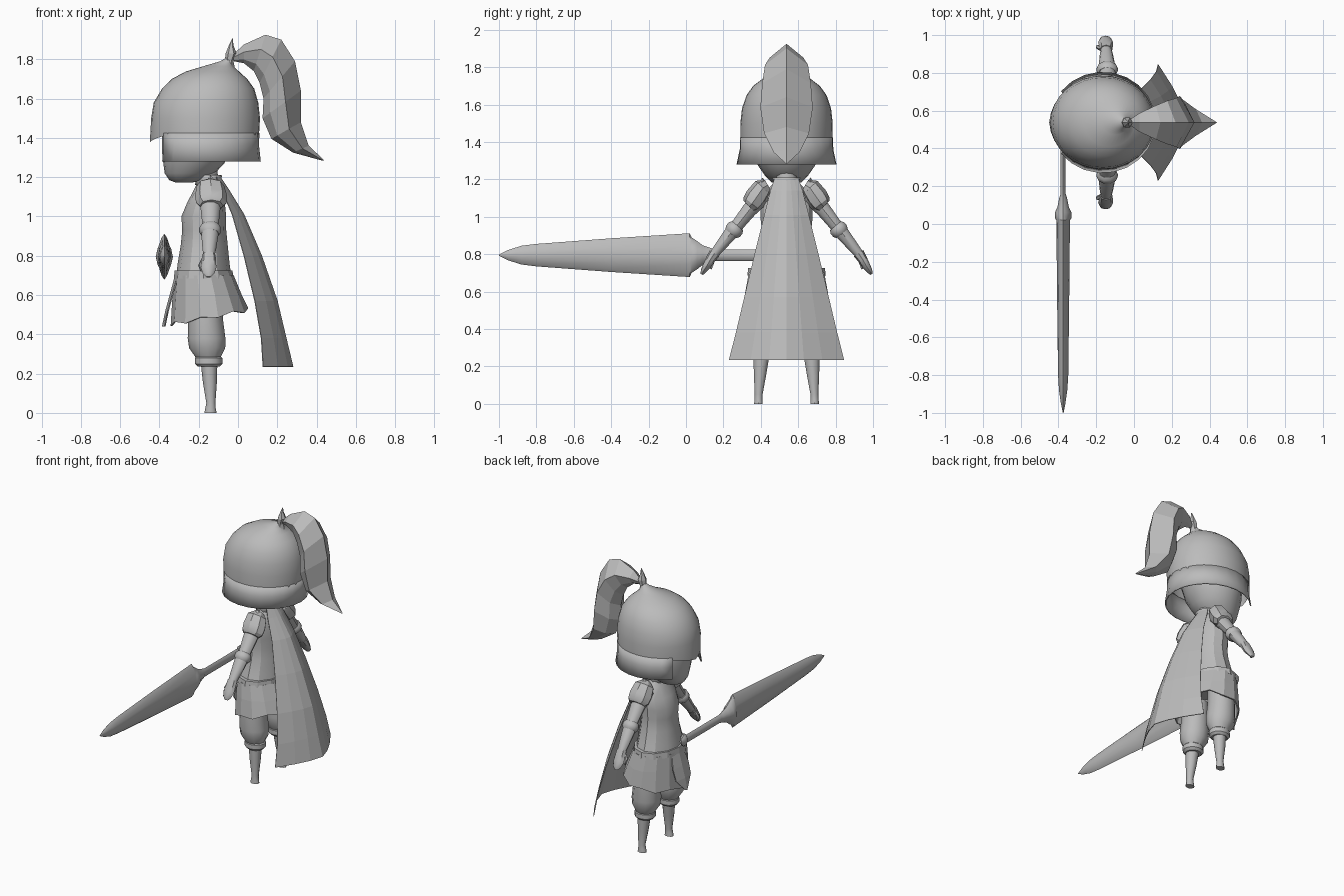
import bpy, bmesh, math
from mathutils import Vector as V

C = 0.5375  # y of the body's mirror plane
grey = bpy.data.materials.new("plain_grey")
grey.diffuse_color = (0.5, 0.5, 0.5, 1)


def make(name, verts, faces, smooth=None, thick=0):
    me = bpy.data.meshes.new(name)
    me.from_pydata([tuple(v) for v in verts], [], faces)
    bm = bmesh.new()
    bm.from_mesh(me)
    bmesh.ops.recalc_face_normals(bm, faces=bm.faces)
    bm.to_mesh(me)
    bm.free()
    me.materials.append(grey)
    ob = bpy.data.objects.new(name, me)
    bpy.context.collection.objects.link(ob)
    if thick:
        mod = ob.modifiers.new("thickness", "SOLIDIFY")
        mod.thickness, mod.offset = thick, 0
    if smooth:
        bpy.ops.object.select_all(action="DESELECT")
        ob.select_set(True)
        bpy.context.view_layer.objects.active = ob
        bpy.ops.object.shade_smooth_by_angle(angle=math.radians(smooth))
    return ob


def loft(name, rings, caps=True, closed=True, smooth=None, thick=0):
    """Skin a list of equally long point rows."""
    n = len(rings[0])
    verts = [p for r in rings for p in r]
    faces = [(i * n + j, i * n + (j + 1) % n, (i + 1) * n + (j + 1) % n, (i + 1) * n + j)
             for i in range(len(rings) - 1) for j in range(n if closed else n - 1)]
    if caps:
        faces += [tuple(range(n)), tuple(range(len(verts) - n, len(verts)))]
    return make(name, verts, faces, smooth, thick)


def oval(z, cx, rx, ry, n=16, cy=C):
    return [V((cx + rx * math.cos(2 * math.pi * i / n), cy + ry * math.sin(2 * math.pi * i / n), z))
            for i in range(n)]


def stack(name, rows, n=16, cy=C, caps=True, smooth=40, thick=0):
    return loft(name, [oval(*r, n=n, cy=cy) for r in rows], caps, True, smooth, thick)


def limb(name, side, rows, n=10, smooth=40):
    """Tube in the arm plane; rows are (sideways offset, x, z, x radius, other radius)."""
    pts = [V((x, C + side * d, z)) for d, x, z, a, b in rows]
    rings = []
    for i, row in enumerate(rows):
        t = (pts[min(i + 1, len(pts) - 1)] - pts[max(i - 1, 0)]).normalized()
        u = V((1, 0, 0))
        w = t.cross(u).normalized()
        rings.append([pts[i] + u * row[3] * math.cos(2 * math.pi * k / n)
                      + w * row[4] * math.sin(2 * math.pi * k / n) for k in range(n)])
    return loft(name, rings, smooth=smooth)


# Helmet dome, its lower edge dipping to a peak over the face
dome = [oval(*r, n=32) for r in
        [(1.415, -.165, .272, .246), (1.5, -.165, .277, .247), (1.58, -.163, .266, .238),
         (1.65, -.152, .235, .214), (1.70, -.145, .192, .178), (1.738, -.13, .135, .128),
         (1.765, -.1, .075, .065), (1.79, -.06, .03, .026), (1.815, -.035, .014, .014)]]
for i, p in enumerate(dome[0]):
    f = max(0, 1 - abs(i - 16) / 4)
    p.z -= .04 * f
    p.x -= .012 * f
loft("helmet_dome", dome, caps=False, smooth=40)

# Flared neck guard, open at the face
arc = [math.radians(-142 + 284 * i / 18) for i in range(19)]
loft("helmet_guard",
     [[V((-.165 + rx * math.cos(a), C + ry * math.sin(a), z)) for a in arc]
      for z, rx, ry in [(1.425, .270, .245), (1.36, .268, .247), (1.28, .277, .264)]],
     caps=False, closed=False, smooth=25, thick=.008)

# Head and neck
stack("head", [(1.172, -.275, .04, .04), (1.185, -.265, .085, .08), (1.22, -.245, .128, .115),
               (1.27, -.225, .155, .15), (1.34, -.21, .178, .185), (1.44, -.19, .195, .2),
               (1.55, -.17, .17, .17)], n=20)
stack("neck", [(1.12, -.15, .055, .06), (1.30, -.16, .05, .055)], n=10)

# Plume: outer spine, inner spine, half width
plume = []
for ox, oz, ix, iz, w in [(-.03, 1.82, -.02, 1.79, .012), (.03, 1.875, .03, 1.78, .05),
                          (.14, 1.925, .08, 1.74, .09), (.22, 1.90, .11, 1.68, .115),
                          (.29, 1.79, .13, 1.60, .13), (.32, 1.64, .125, 1.50, .14),
                          (.32, 1.48, .17, 1.395, .12), (.36, 1.36, .28, 1.325, .07),
                          (.44, 1.285, .425, 1.285, .004)]:
    o, q = V((ox, C, oz)), V((ix, C, iz))
    sec = [(0, 0), (.4, 1), (.8, .6), (1, 0), (.8, -.6), (.4, -1)]
    plume.append([o.lerp(q, t) + V((0, s * w, 0)) for t, s in sec])
loft("plume", plume)
stack("plume_holder", [(1.75, -.055, .04, .04), (1.79, -.045, .022, .025), (1.83, -.035, .028, .03),
                       (1.87, -.035, .012, .014), (1.905, -.028, .002, .002)], n=6, smooth=None)

# Cape: (z, centre x, edge x, half width)
cols = [-1, -.62, -.3, 0, .3, .62, 1]
loft("cape", [[V((xc + (xe - xc) * abs(t) ** 1.4, C + t * w, z)) for t in cols]
              for z, xc, xe, w in [(1.20, -.09, -.11, .065), (1.14, -.05, -.085, .085),
                                   (1.01, .03, -.03, .118), (.80, .12, .03, .17),
                                   (.57, .20, .085, .225), (.38, .245, .118, .27),
                                   (.235, .28, .127, .307)]],
     caps=False, closed=False, thick=.004)

# Torso, collar and belt
stack("torso", [(.68, -.175, .143, .195), (.76, -.175, .132, .168), (.85, -.172, .12, .142),
                (.93, -.172, .112, .132), (1.0, -.174, .114, .14), (1.07, -.163, .096, .137),
                (1.14, -.152, .07, .11), (1.185, -.15, .05, .065)], n=12, smooth=30)
stack("collar", [(1.16, -.15, .065, .075), (1.19, -.15, .06, .068), (1.21, -.15, .066, .075)],
      n=10, caps=False, thick=.008)
stack("belt", [(.685, -.175, .152, .21), (.725, -.175, .147, .205)], n=12, smooth=None)

# Pleated skirt, longer in front
skirt = [oval(*r, n=14) for r in [(.70, -.173, .147, .203), (.60, -.157, .172, .222), (.5, -.145, .194, .237)]]
for i, p in enumerate(skirt[2]):
    p.z = .495 + .035 * math.cos(2 * math.pi * i / 14) - (.018 if i % 2 else 0)
loft("skirt", skirt, caps=False, thick=.008)

# Pointed cloth on the front of the skirt
loft("front_cloth", [[V((x + .012 * abs(t), C + t * w, z)) for t in (-1, 0, 1)]
                     for x, z, w in [(-.318, .70, .06), (-.345, .60, .085), (-.367, .52, .08),
                                     (-.384, .44, .006)]], caps=False, closed=False, thick=.006)

for s, word in ((-1, "right"), (1, "left")):
    # Shoulder plates, layered
    limb(word + "_shoulder_plate", s,
         [(.10, -.14, 1.17, .035, .03), (.125, -.14, 1.155, .07, .055), (.16, -.137, 1.105, .082, .062),
          (.185, -.135, 1.07, .078, .056), (.20, -.135, 1.055, .06, .042)], n=8, smooth=30)
    make(word + "_shoulder_crest",
         [(-.19, C + s * .11, 1.14), (-.14, C + s * .125, 1.205), (-.08, C + s * .11, 1.14),
          (-.075, C + s * .19, 1.09), (-.135, C + s * .215, 1.06), (-.195, C + s * .19, 1.09)],
         [(0, 1, 4, 5), (1, 2, 3, 4)], thick=.012)
    # Arm with forearm guard
    limb(word + "_arm", s,
         [(.12, -.145, 1.12, .06, .05), (.20, -.14, 1.035, .05, .042), (.255, -.14, .965, .042, .036),
          (.30, -.143, .91, .044, .038), (.36, -.146, .835, .035, .03), (.40, -.148, .785, .026, .024)])
    limb(word + "_elbow_cuff", s,
         [(.262, -.142, .952, .045, .04), (.272, -.142, .94, .056, .05), (.287, -.142, .922, .056, .05),
          (.297, -.142, .91, .045, .04)])
    limb(word + "_hand", s,
         [(.385, -.148, .805, .034, .03), (.405, -.148, .775, .036, .026), (.425, -.15, .74, .04, .022),
          (.445, -.15, .71, .03, .015), (.453, -.15, .692, .012, .007)], n=8)
    limb(word + "_thumb", s, [(.39, -.175, .785, .012, .012), (.40, -.19, .75, .013, .013),
                              (.405, -.185, .72, .006, .006)], n=6)
    # Leg: puffed breeches, knee cuff, tapered shin, small foot
    y = C + s * .13
    stack(word + "_breeches", [(.60, -.165, .085, .09), (.48, -.165, .088, .09), (.38, -.16, .096, .092),
                               (.33, -.157, .092, .085), (.28, -.152, .062, .058)], n=12, cy=y)
    stack(word + "_knee_cuff", [(.235, -.15, .055, .05), (.25, -.15, .07, .064), (.28, -.15, .07, .064),
                                (.295, -.15, .055, .05)], n=12, cy=y)
    loft(word + "_shin", [oval(*r, n=10, cy=C + s * d) for *r, d in
                          [(.25, -.147, .042, .044, .135), (.15, -.143, .035, .034, .142),
                           (.05, -.138, .023, .022, .149), (.025, -.14, .026, .023, .15),
                           (.0, -.14, .031, .024, .15)]], smooth=40)

# Lance along y: (y, x radius, z radius); flat, sharp-edged section
lance = []
for y, a, b in [(-1, .002, .003), (-.95, .012, .028), (-.88, .022, .05), (-.8, .027, .06),
                (-.4, .032, .09), (.02, .036, .117), (.03, .043, .095), (.06, .044, .075),
                (.09, .03, .052), (.14, .02, .036), (.16, .013, .03), (.54, .013, .03)]:
    ring = []
    for k in range(12):
        c, n = math.cos(k * math.pi / 6), math.sin(k * math.pi / 6)
        ring.append(V((-.375 + a * math.copysign(abs(c) ** 1.4, c), y,
                       .795 + b * math.copysign(abs(n) ** 1.3, n))))
    lance.append(ring)
loft("lance", lance, smooth=40)
loft("lance_pommel", [[V((-.372 + a * math.cos(k * math.pi / 5), y, .795 + b * math.sin(k * math.pi / 5)))
                       for k in range(10)] for y, a, b in
                      [(.53, .012, .028), (.545, .022, .042), (.565, .022, .042), (.59, .008, .015)]], smooth=40)
